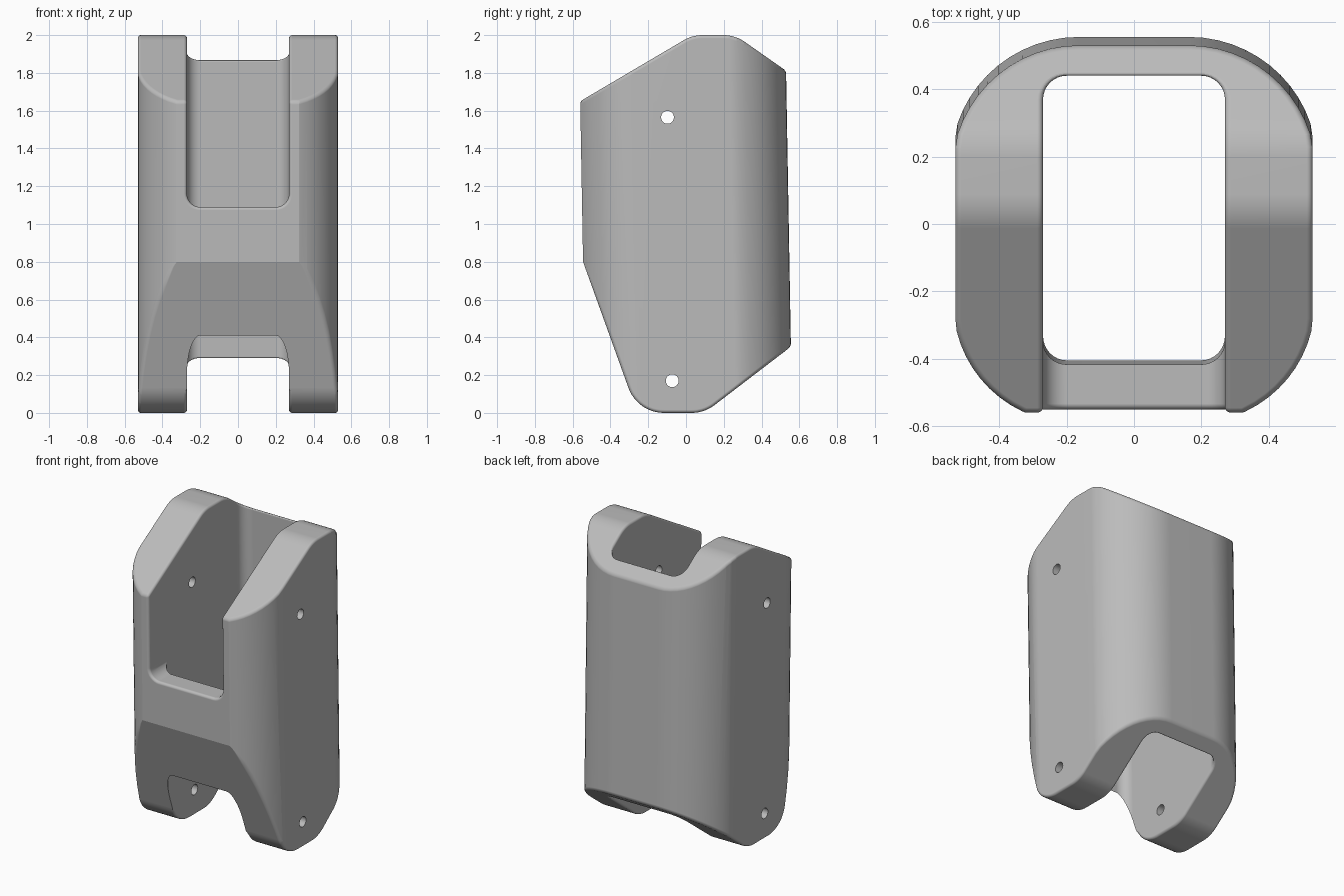
import bpy, bmesh, math
from mathutils import Vector

if "Cube" in bpy.data.objects:
    bpy.data.objects.remove(bpy.data.objects["Cube"], do_unlink=True)

LEAN = -0.0175  # y drift of the whole sleeve per unit of height


def fillet(corners, steps=12):
    """Closed 2D outline from (u, v, radius) corners."""
    out = []
    n = len(corners)
    for i, (u, v, r) in enumerate(corners):
        p = Vector((u, v))
        if r == 0:
            out.append(p)
            continue
        a = (Vector(corners[i - 1][:2]) - p).normalized()
        b = (Vector(corners[(i + 1) % n][:2]) - p).normalized()
        half = a.angle(b) / 2
        centre = p + (a + b).normalized() * (r / math.sin(half))
        reach = r / math.tan(half)
        start, end = p + a * reach - centre, p + b * reach - centre
        sweep = start.angle(end)
        for k in range(steps + 1):
            t = k / steps
            out.append(centre + (start * math.sin((1 - t) * sweep)
                                 + end * math.sin(t * sweep)) / math.sin(sweep))
    return out


def prism(name, outline, place, lo, hi):
    """Extrude an outline between two depths, mapped by place(u, v, depth)."""
    bm = bmesh.new()
    rings = [[bm.verts.new(place(p.x, p.y, d)) for p in outline] for d in (lo, hi)]
    bm.faces.new(rings[0])
    bm.faces.new(rings[1])
    n = len(outline)
    for i in range(n):
        j = (i + 1) % n
        bm.faces.new((rings[0][i], rings[0][j], rings[1][j], rings[1][i]))
    bmesh.ops.recalc_face_normals(bm, faces=bm.faces)
    mesh = bpy.data.meshes.new(name)
    bm.to_mesh(mesh)
    bm.free()
    obj = bpy.data.objects.new(name, mesh)
    bpy.context.collection.objects.link(obj)
    return obj


def combine(target, cutter, operation):
    bpy.context.view_layer.objects.active = target
    mod = target.modifiers.new("cut", "BOOLEAN")
    mod.operation, mod.solver, mod.object = operation, "EXACT", cutter
    bpy.ops.object.modifier_apply(modifier=mod.name)
    bpy.data.objects.remove(cutter, do_unlink=True)


def upright(u, v, d):
    return (u, v + LEAN * (d - 1), d)


def sideways(u, v, d):
    return (d, u, v)


def frontal(u, v, d):
    return (u, d, v)


# Outer sleeve: rounded plan, taller than needed
plan = fillet([(0.55, 0.544, 0.38), (-0.55, 0.544, 0.38),
               (-0.53, -0.58, 0.36), (0.53, -0.58, 0.36)], 14)
for p in plan:
    p.x = max(-0.53, min(0.53, p.x))
sleeve = prism("sleeve_body", plan, upright, -0.2, 2.2)

# Side silhouette trims the sloped ends and the lower front
silhouette = fillet([(-0.56, 1.65, 0), (0.034, 2, 0.2), (0.26, 2, 0.2),
                     (0.65, 1.727, 0), (0.65, 0.423, 0), (0.097, 0, 0.2),
                     (-0.257, 0, 0.2), (-0.545, 0.8, 0)])
combine(sleeve, prism("silhouette", silhouette, sideways, -0.7, 0.7), "INTERSECT")

# Through channel with rounded corners
channel = fillet([(0.27, 0.455, 0.07), (-0.27, 0.455, 0.07),
                  (-0.27, -0.415, 0.07), (0.27, -0.415, 0.07)], 8)
combine(sleeve, prism("channel", channel, upright, -0.3, 2.3), "DIFFERENCE")

# Open window in the upper front
window = fillet([(-0.27, 1.09, 0.07), (0.27, 1.09, 0.07),
                 (0.27, 2.4, 0), (-0.27, 2.4, 0)], 8)
combine(sleeve, prism("window", window, frontal, -0.9, 0), "DIFFERENCE")


def softened(edge):
    """Rims to round off, leaving the thin inner lips crisp."""
    if len(edge.link_faces) != 2:
        return False
    turn = math.degrees(edge.calc_face_angle_signed(0))
    m = (edge.verts[0].co + edge.verts[1].co) / 2
    sill = 0.95 < m.z < 1.4 and m.y > -0.5 and abs(m.x) < 0.3
    lower_lip = m.z < 0.6 and m.y < -0.3 and abs(m.x) < 0.28
    return 35 < turn < 140 and not sill and not lower_lip


# Small rounded edges
bm = bmesh.new()
bm.from_mesh(sleeve.data)
bmesh.ops.remove_doubles(bm, verts=bm.verts, dist=0.0002)
bmesh.ops.dissolve_limit(bm, angle_limit=math.radians(0.5),
                         verts=bm.verts, edges=bm.edges)
bmesh.ops.bevel(bm, geom=[e for e in bm.edges if softened(e)], offset=0.017,
                offset_type="OFFSET", segments=6, profile=0.5,
                affect="EDGES", clamp_overlap=False)
bm.to_mesh(sleeve.data)
bm.free()

# Pin holes through both side walls
for y, z in ((-0.098, 1.565), (-0.073, 0.17)):
    circle = [Vector((y + 0.034 * math.cos(k * math.tau / 32),
                      z + 0.034 * math.sin(k * math.tau / 32))) for k in range(32)]
    combine(sleeve, prism("pin_hole", circle, sideways, -0.8, 0.8), "DIFFERENCE")

# Colour and shading
grey = bpy.data.materials.new("plain_grey")
grey.use_nodes = True
grey.diffuse_color = (0.5, 0.5, 0.5, 1)
grey.node_tree.nodes["Principled BSDF"].inputs["Base Color"].default_value = (0.5, 0.5, 0.5, 1)
sleeve.data.materials.clear()
sleeve.data.materials.append(grey)
for face in sleeve.data.polygons:
    face.material_index = 0

bpy.ops.object.select_all(action="DESELECT")
sleeve.select_set(True)
bpy.context.view_layer.objects.active = sleeve
bpy.ops.object.shade_smooth_by_angle(angle=math.radians(17))
weighted = sleeve.modifiers.new("even_normals", "WEIGHTED_NORMAL")
weighted.keep_sharp = True
